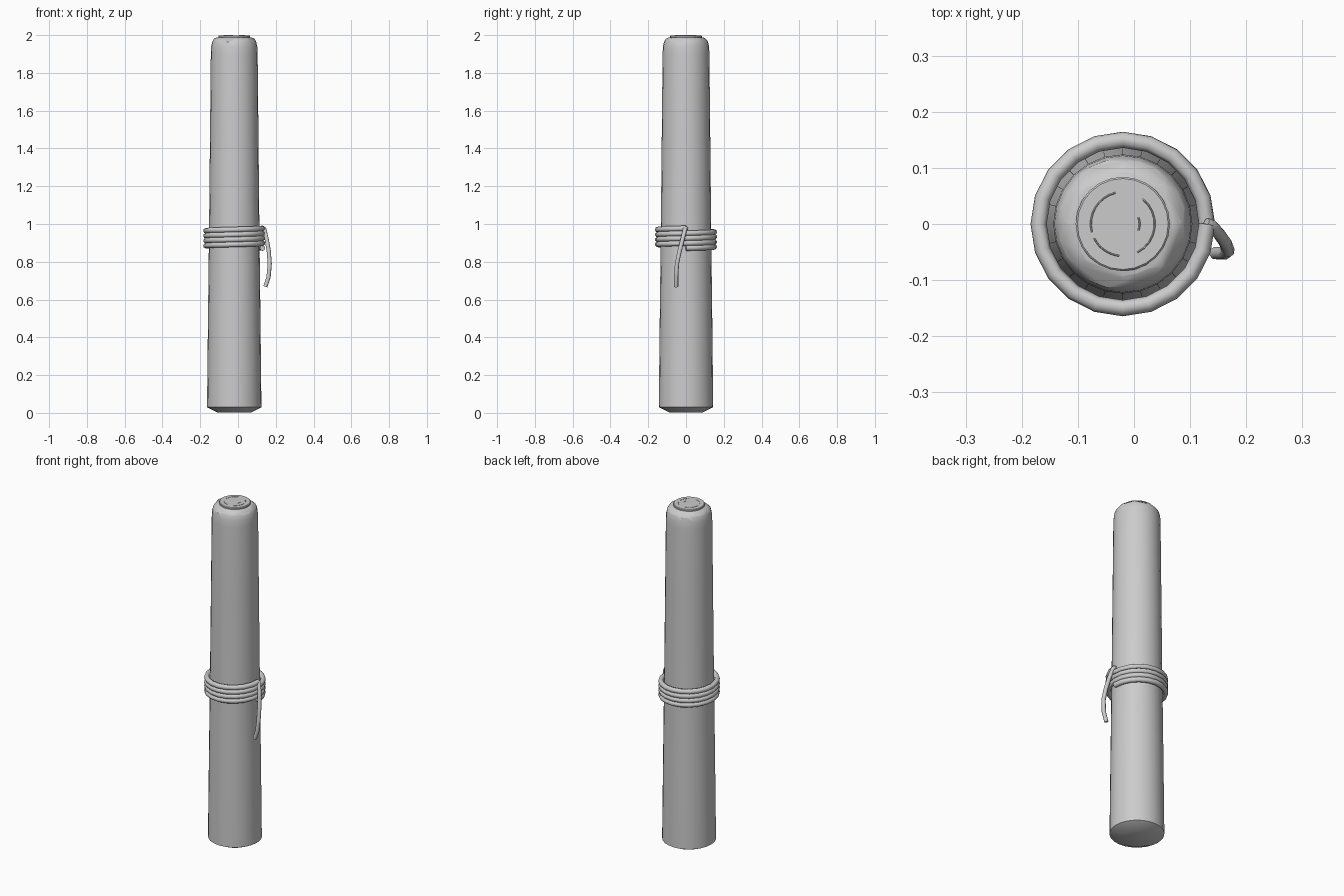
import bpy, bmesh
from math import cos, sin, pi, tau
from mathutils import Vector

if "Cube" in bpy.data.objects:
    bpy.data.objects.remove(bpy.data.objects["Cube"])

CX = -0.02  # post axis

grey = bpy.data.materials.new("plain grey")
grey.use_nodes = True
grey.diffuse_color = (0.6, 0.6, 0.6, 1)
grey.node_tree.nodes["Principled BSDF"].inputs["Base Color"].default_value = (0.6, 0.6, 0.6, 1)


def add_object(name, data):
    ob = bpy.data.objects.new(name, data)
    bpy.context.collection.objects.link(ob)
    data.materials.append(grey)
    return ob


def lathe(bm, profile, sides):
    """Closed solid of revolution from (radius, height) pairs."""
    rings = [[bm.verts.new((CX + r * cos(tau * i / sides), r * sin(tau * i / sides), z))
              for i in range(sides)] for r, z in profile]
    for a, b in zip(rings, rings[1:]):
        for i in range(sides):
            j = (i + 1) % sides
            bm.faces.new((a[i], a[j], b[j], b[i]))
    bm.faces.new(rings[0][::-1])
    bm.faces.new(rings[-1])


def finish(name, bm, angle=0.6):
    me = bpy.data.meshes.new(name)
    bm.to_mesh(me)
    bm.free()
    ob = add_object(name, me)
    bpy.ops.object.select_all(action="DESELECT")
    ob.select_set(True)
    bpy.context.view_layer.objects.active = ob
    bpy.ops.object.shade_smooth_by_angle(angle=angle)
    return ob


def rope(name, points, radius, sides_step=2):
    cu = bpy.data.curves.new(name, "CURVE")
    cu.dimensions = "3D"
    cu.bevel_depth = radius
    cu.bevel_resolution = sides_step
    cu.use_fill_caps = True
    sp = cu.splines.new("POLY")
    sp.points.add(len(points) - 1)
    for p, co in zip(sp.points, points):
        p.co = (*co, 1)
    sp.use_smooth = True
    return add_object(name, cu)


# Tapered post with a rounded shoulder
bm = bmesh.new()
lathe(bm, [(0.09, 0.003), (0.144, 0.03), (0.139, 0.5), (0.133, 1.0), (0.128, 1.5),
           (0.124, 1.9), (0.122, 1.94), (0.116, 1.965), (0.106, 1.983), (0.09, 1.988)], 24)
# Chiselled facets around the top and the foot
for i in range(8):
    a = tau * i / 8 + pi / 8
    d = Vector((cos(a), sin(a), 0))
    for dist, height, up in ((0.107 - 0.003 * (i % 3), 1.975, 1.2), (0.118, 0.012, -2.5)):
        bmesh.ops.bisect_plane(
            bm, geom=bm.verts[:] + bm.edges[:] + bm.faces[:],
            plane_co=Vector((CX, 0, height)) + d * dist,
            plane_no=d + Vector((0, 0, up)), clear_outer=True)
        bmesh.ops.holes_fill(bm, edges=[e for e in bm.edges if e.is_boundary], sides=0)
bmesh.ops.recalc_face_normals(bm, faces=bm.faces[:])
finish("post", bm)

# Raised end-grain disc, with growth-ring arcs on top
bm = bmesh.new()
lathe(bm, [(0.084, 1.98), (0.084, 1.995), (0.081, 1.998)], 24)
finish("end_grain_disc", bm)
for n, (r, start, end) in enumerate(((0.057, 1.8, 3.4), (0.057, 3.6, 4.6),
                                     (0.057, -1.1, 0.9), (0.03, -0.4, 0.4))):
    arc = [(CX + r * cos(start + (end - start) * k / 8),
            r * sin(start + (end - start) * k / 8), 1.9985) for k in range(9)]
    rope(f"growth_ring_{n + 1}", arc, 0.0015, 0)

# Rope wound four times round the post
TURNS, STEPS, PITCH = 4, 20, 0.0262
coil = [(CX + 0.15 * cos(tau * k / STEPS), -0.15 * sin(tau * k / STEPS),
         0.977 - PITCH * k / STEPS) for k in range(TURNS * STEPS + 1)]
rope("rope_coil", coil, 0.0145)

# Loose rope end hanging over the coils
rope("rope_tail", [(0.128, 0.0, 0.978), (0.14, -0.005, 0.972), (0.152, -0.018, 0.92),
                   (0.163, -0.034, 0.855), (0.168, -0.048, 0.79),
                   (0.162, -0.052, 0.72), (0.145, -0.052, 0.668)], 0.0115)
